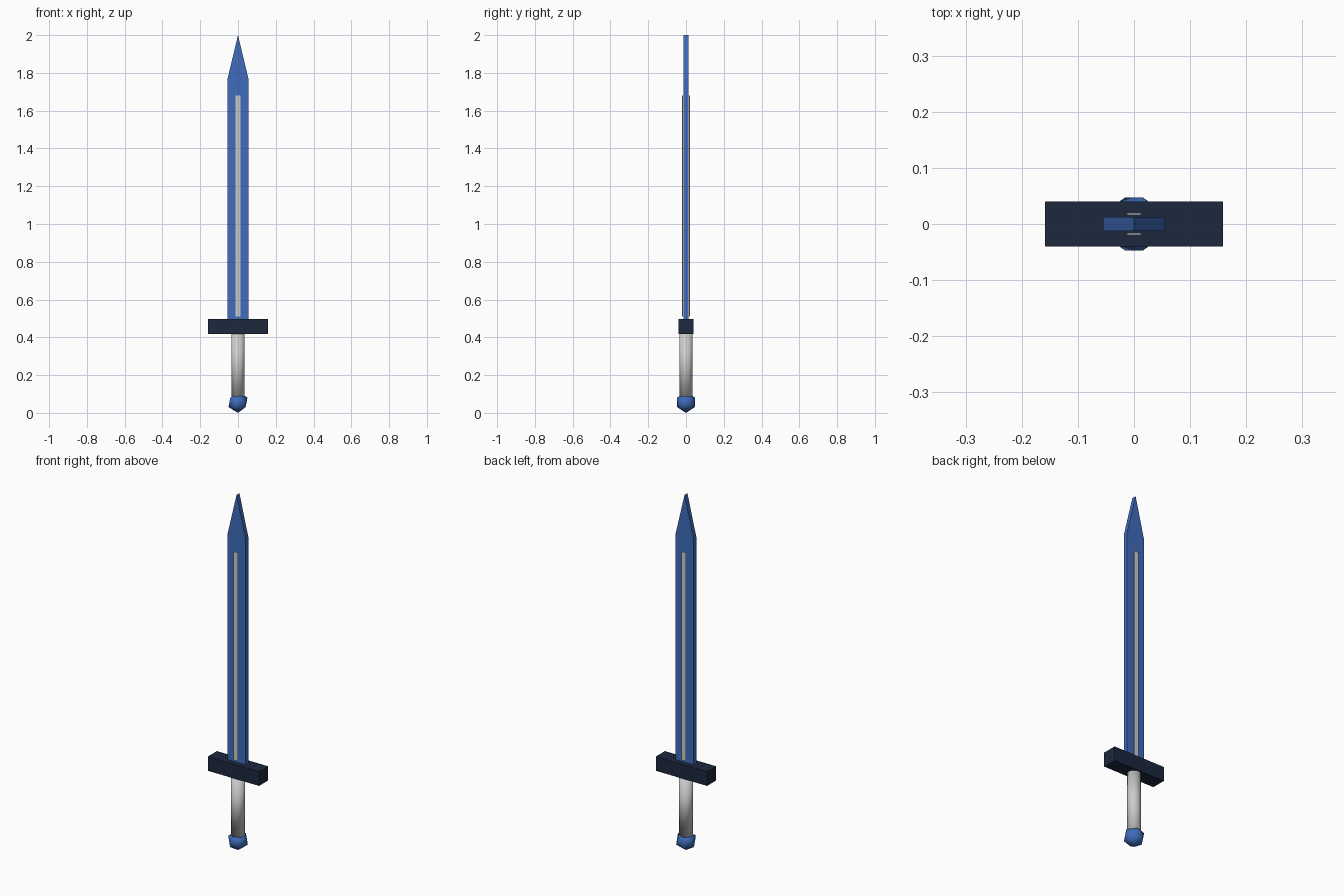
import bpy
import bmesh

if "Cube" in bpy.data.objects:
    bpy.data.objects.remove(bpy.data.objects["Cube"])


def material(name, rgb):
    m = bpy.data.materials.new(name)
    m.diffuse_color = (*rgb, 1)
    m.use_nodes = True
    m.node_tree.nodes["Principled BSDF"].inputs["Base Color"].default_value = m.diffuse_color
    return m


blue = material("blue", (0.05, 0.15, 0.50))
navy = material("navy", (0.012, 0.021, 0.047))


def finish(name, mat=None, smooth=False):
    ob = bpy.context.object
    ob.name = ob.data.name = name
    if mat:
        ob.data.materials.append(mat)
    if smooth:
        bpy.ops.object.shade_smooth()
    return ob


def box(name, size, center, mat=None):
    bpy.ops.mesh.primitive_cube_add(size=1, location=center)
    bpy.context.object.scale = size
    bpy.ops.object.transform_apply(location=False, rotation=False, scale=True)
    return finish(name, mat)


# Pommel: low-poly ball
R = 0.056
bpy.ops.mesh.primitive_ico_sphere_add(subdivisions=1, radius=R, location=(0, 0, R))
finish("pommel", blue, smooth=True)

# Grip: smooth round handle
bpy.ops.mesh.primitive_cylinder_add(vertices=32, radius=0.035, depth=0.34,
                                    location=(0, 0, 0.255))
finish("grip", smooth=True)

# Crossguard
box("crossguard", (0.318, 0.08, 0.08), (0, 0, 0.458), navy)

# Blade: pointed profile extruded through its thickness
W, T = 0.055, 0.0125
profile = [(-W, 0.49), (W, 0.49), (W, 1.77), (0, 2.0), (-W, 1.77)]
bm = bmesh.new()
face = bm.faces.new([bm.verts.new((x, -T, z)) for x, z in profile])
ext = bmesh.ops.extrude_face_region(bm, geom=[face])
bmesh.ops.translate(bm, vec=(0, 2 * T, 0),
                    verts=[v for v in ext["geom"] if isinstance(v, bmesh.types.BMVert)])
bmesh.ops.recalc_face_normals(bm, faces=bm.faces)
mesh = bpy.data.meshes.new("blade")
bm.to_mesh(mesh)
bm.free()
mesh.materials.append(blue)
bpy.context.collection.objects.link(bpy.data.objects.new("blade", mesh))

# Grey strips along both blade faces
for side, y in (("front", -0.018), ("back", 0.018)):
    box(f"blade_strip_{side}", (0.025, 0.004, 1.17), (0, y, 1.095))
